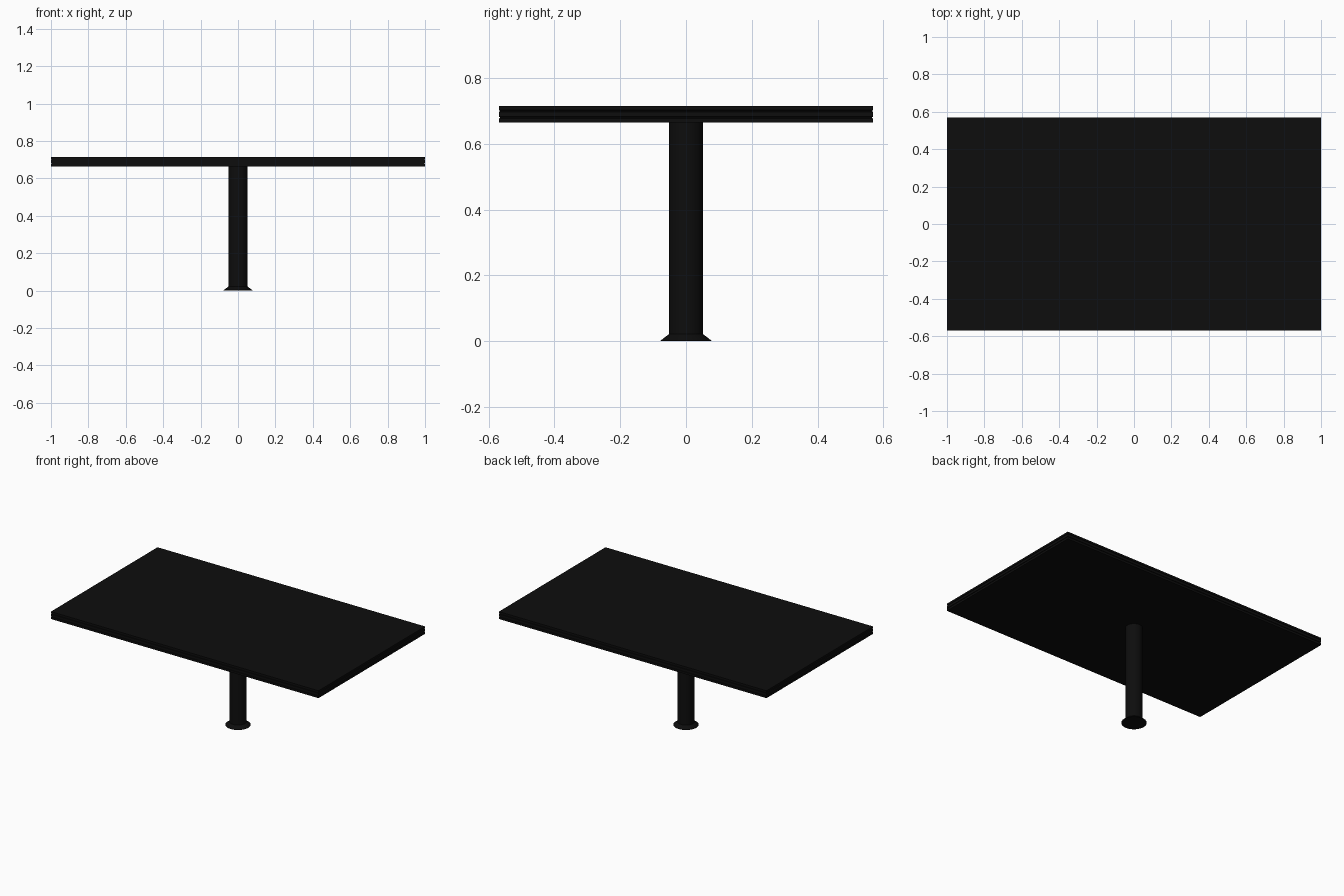
import bpy, bmesh, math

if "Cube" in bpy.data.objects:
    bpy.data.objects.remove(bpy.data.objects["Cube"])

black = bpy.data.materials.new("black_finish")
black.diffuse_color = (0.004, 0.004, 0.004, 1)
black.use_nodes = True
black.node_tree.nodes["Principled BSDF"].inputs["Base Color"].default_value = black.diffuse_color


def loft(name, rings):
    """Skin a closed solid through a stack of rings with equal point counts."""
    bm = bmesh.new()
    loops = [[bm.verts.new(p) for p in ring] for ring in rings]
    n = len(loops[0])
    for a, b in zip(loops, loops[1:]):
        for i in range(n):
            j = (i + 1) % n
            bm.faces.new((a[i], a[j], b[j], b[i]))
    bm.faces.new(loops[0][::-1])
    bm.faces.new(loops[-1])
    bmesh.ops.recalc_face_normals(bm, faces=bm.faces)
    mesh = bpy.data.meshes.new(name)
    bm.to_mesh(mesh)
    bm.free()
    obj = bpy.data.objects.new(name, mesh)
    obj.data.materials.append(black)
    bpy.context.collection.objects.link(obj)
    return obj


def rect(inset, z, hx=1.0, hy=0.569):
    x, y = hx - inset, hy - inset
    return [(-x, -y, z), (x, -y, z), (x, y, z), (-x, y, z)]


def circle(r, z, n=48):
    return [(r * math.cos(2 * math.pi * i / n),
             r * math.sin(2 * math.pi * i / n), z) for i in range(n)]


# Tabletop: slab with two shallow grooves running round its edge
groove = 0.004
edge = [(0, 0.664), (0, 0.677), (groove, 0.678), (groove, 0.681), (0, 0.682),
        (0, 0.697), (groove, 0.698), (groove, 0.701), (0, 0.702), (0, 0.714)]
loft("tabletop", [rect(i, z) for i, z in edge])

# Pedestal: round column with a flared foot
column = loft("pedestal", [circle(r, z) for r, z in
                           [(0.077, 0), (0.077, 0.002), (0.052, 0.021), (0.052, 0.666)]])
bpy.ops.object.select_all(action='DESELECT')
column.select_set(True)
bpy.context.view_layer.objects.active = column
bpy.ops.object.shade_smooth_by_angle(angle=math.radians(30))
